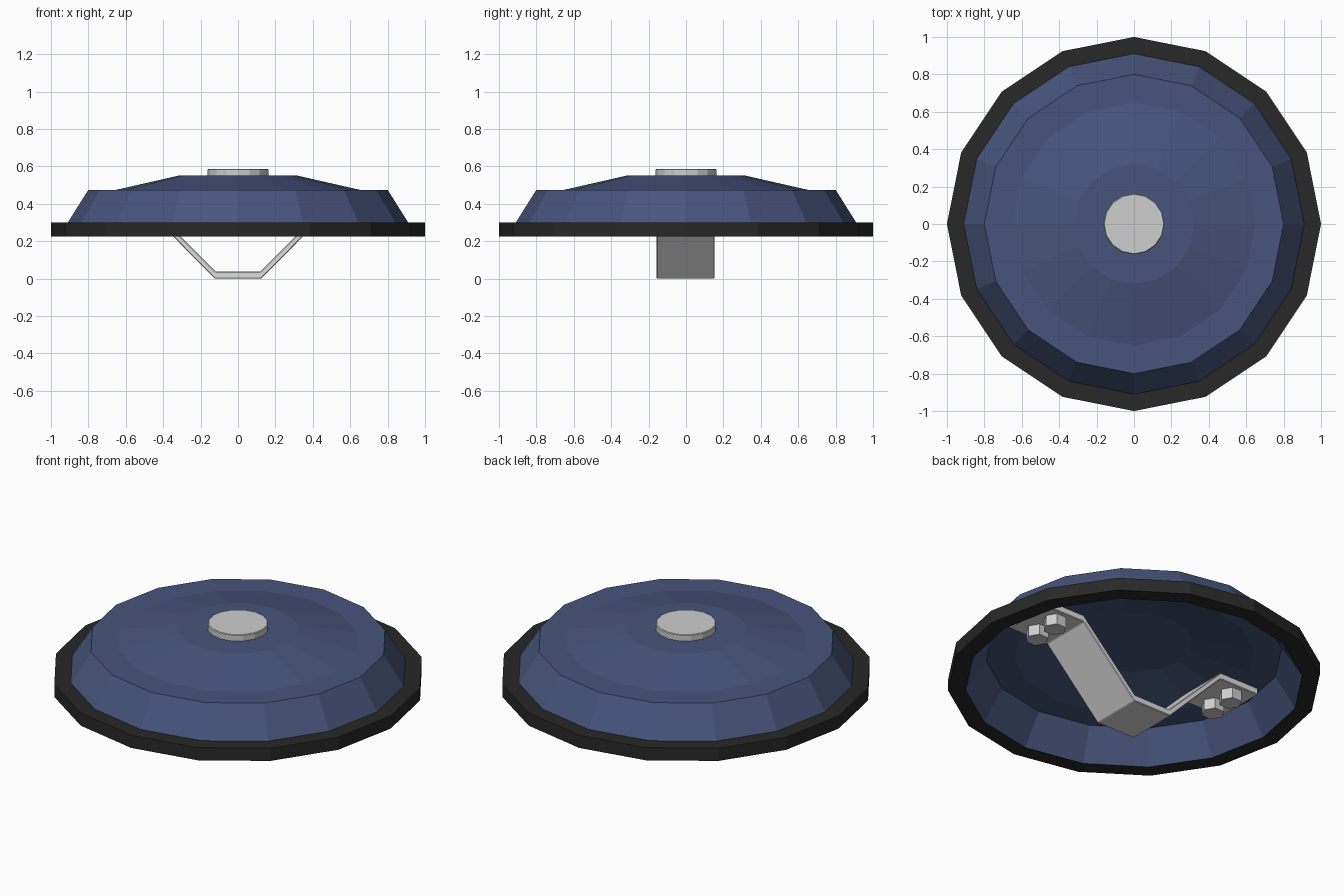
import bpy, bmesh, math

cube = bpy.data.objects.get("Cube")
if cube:
    bpy.data.objects.remove(cube, do_unlink=True)


def material(name, color):
    m = bpy.data.materials.new(name)
    m.use_nodes = True
    m.diffuse_color = (*color, 1)
    m.node_tree.nodes["Principled BSDF"].inputs["Base Color"].default_value = (*color, 1)
    return m


BLUE = material("slate_blue", (0.063, 0.091, 0.2))
BLACK = material("dark_rubber", (0.021, 0.021, 0.021))
GREY = material("light_metal", (0.62, 0.62, 0.62))
PALE = material("pale_metal", (0.73, 0.73, 0.73))


def finish(name, bm, mat):
    bmesh.ops.remove_doubles(bm, verts=bm.verts, dist=1e-5)
    bmesh.ops.recalc_face_normals(bm, faces=bm.faces)
    mesh = bpy.data.meshes.new(name)
    bm.to_mesh(mesh)
    bm.free()
    mesh.materials.append(mat)
    obj = bpy.data.objects.new(name, mesh)
    bpy.context.collection.objects.link(obj)
    return obj


def lathe(name, profile, mat, sides=16, closed=True):
    """Revolve a (radius, height) profile about the z axis."""
    bm = bmesh.new()
    verts = [bm.verts.new((r, 0, z)) for r, z in profile]
    edges = [bm.edges.new(pair) for pair in zip(verts, verts[1:])]
    if closed:
        edges.append(bm.edges.new((verts[-1], verts[0])))
    bmesh.ops.spin(bm, geom=verts + edges, cent=(0, 0, 0), axis=(0, 0, 1),
                   angle=math.tau, steps=sides, use_merge=False)
    return finish(name, bm, mat)


def soften(obj):
    """Break the hard edges with a very small bevel."""
    bevel = obj.modifiers.new("small_bevel", "BEVEL")
    bevel.width = 0.004
    bevel.segments = 1


# Outer ring, open in the middle
lathe("rim", [(0.907, 0.225), (1, 0.225), (1, 0.3), (0.907, 0.3)], BLACK)

# Stepped dome; the hollow underside repeats the top a rim height lower
top = [(0.91, 0.3), (0.8, 0.475), (0.65, 0.475), (0.32, 0.55), (0, 0.55)]
under = [(r - 0.005, z - 0.075) for r, z in top[:-1]] + [(0, 0.475)]
lathe("dome", top + under[::-1], BLUE)

# Flat button on top
soften(lathe("top_button", [(0, 0.545), (0.163, 0.545), (0.163, 0.587), (0, 0.587)],
             GREY, closed=False))

# Bent strap handle underneath, mirrored about the middle
lower = [(0.125, 0), (0.478, 0.358), (0.74, 0.358)]
upper = [(0.74, 0.398), (0.48, 0.398), (0.12, 0.038)]
half = lower + upper
outline = half + [(-x, z) for x, z in reversed(half)]
bm = bmesh.new()
face = bm.faces.new([bm.verts.new((x, -0.157, z)) for x, z in outline])
ext = bmesh.ops.extrude_face_region(bm, geom=[face])
moved = [v for v in ext["geom"] if isinstance(v, bmesh.types.BMVert)]
bmesh.ops.translate(bm, verts=moved, vec=(0, 0.31, 0))
soften(finish("handle_strap", bm, PALE))

# Hexagonal bolts holding the strap feet
for side, sx in (("left", 1), ("right", -1)):
    for place, y in (("front", -0.073), ("back", 0.073)):
        bolt = lathe(f"{side}_{place}_bolt",
                     [(0, 0.295), (0.062, 0.295), (0.062, 0.36), (0, 0.36)],
                     GREY, sides=6, closed=False)
        bolt.location = (sx * 0.615, y, 0)
